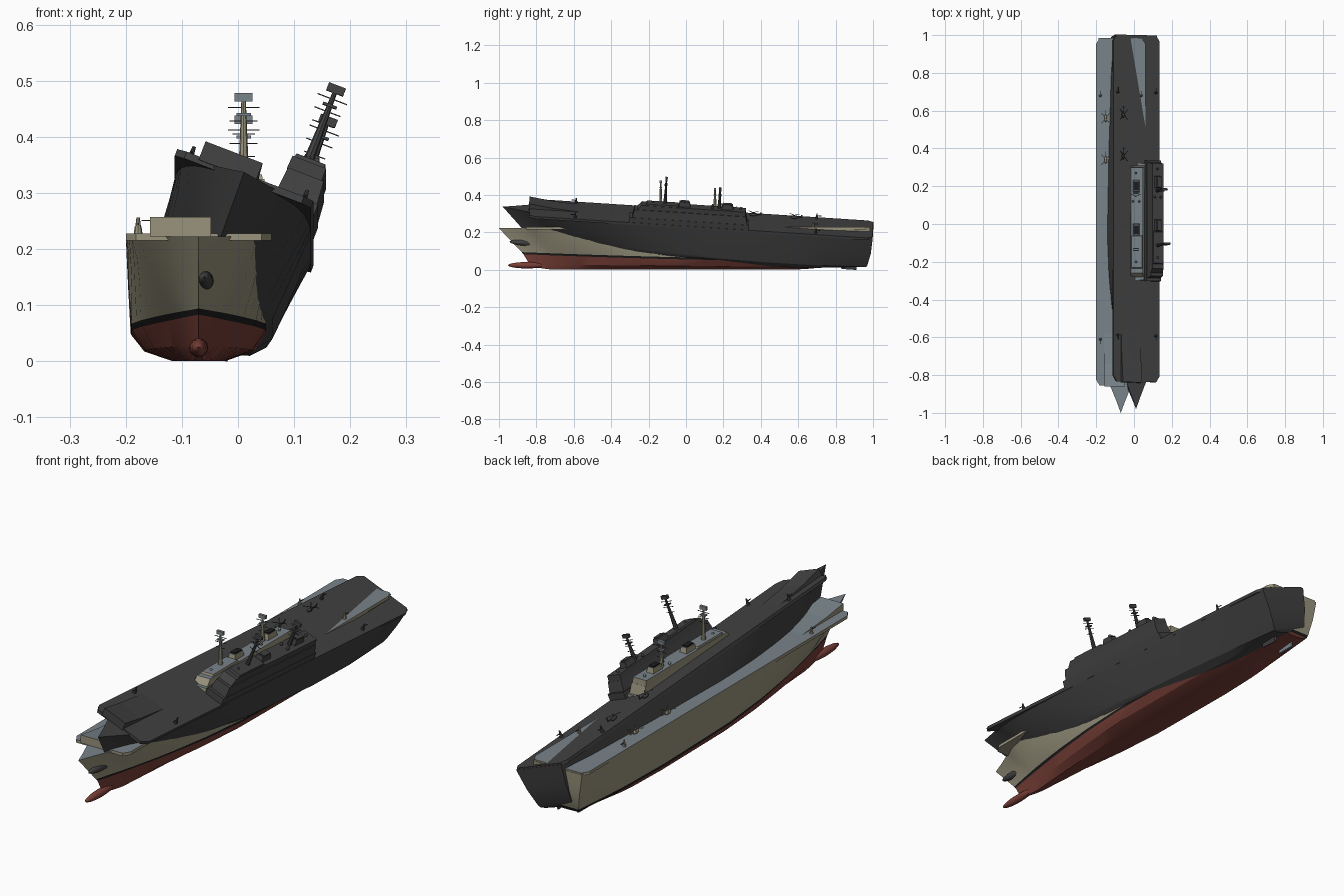
import bpy, bmesh, math
from mathutils import Matrix, Vector

if "Cube" in bpy.data.objects:
    bpy.data.objects.remove(bpy.data.objects["Cube"])

def mat(name, c):
    m = bpy.data.materials.new(name)
    m.diffuse_color = (*c, 1)
    m.use_nodes = True
    m.node_tree.nodes["Principled BSDF"].inputs["Base Color"].default_value = m.diffuse_color
    return m

TAN = mat("tan_paint", (0.32, 0.295, 0.205))
DECK = mat("deck_grey", (0.19, 0.23, 0.255))
RED = mat("hull_red", (0.19, 0.05, 0.038))
BLACK = mat("stripe_black", (0.012, 0.012, 0.012))
DARK = mat("dark_grey", (0.053, 0.053, 0.053))

def interp(pts, t):
    for (a, va), (b, vb) in zip(pts, pts[1:]):
        if t <= b:
            return va + (vb - va) * max(0, t - a) / (b - a)
    return pts[-1][1]

# hull lines: half widths along the length, 0 = bow, 1 = stern
DECK_W = [(0, 0), (.03, .022), (.065, .05), (.1, .085), (.15, .106), (.22, .12), (.35, .13), (.9, .13), (1, .118)]
WATER_W = [(0, 0), (.05, .02), (.1, .037), (.2, .07), (.32, .1), (.45, .119), (.7, .121), (.85, .11), (1, .085)]
KEEL = [(0, .016), (.06, 0), (.82, 0), (1, .035)]
STEM = [(0, -.82), (.085, -.87), (.222, -1)]
TRANSOM = [(0, .92), (.05, .965), (.12, .98), (.222, .985)]
TOP = .222

class Ship:
    def __init__(self, prefix, matrix, dark=False):
        self.prefix, self.matrix, self.dark = prefix, matrix, dark

    def add(self, name, bm, mats, smooth=None):
        bmesh.ops.recalc_face_normals(bm, faces=bm.faces[:])
        me = bpy.data.meshes.new(self.prefix + name)
        bm.to_mesh(me)
        bm.free()
        for m in mats:
            me.materials.append(DARK if self.dark else m)
        ob = bpy.data.objects.new(self.prefix + name, me)
        bpy.context.collection.objects.link(ob)
        ob.matrix_world = self.matrix
        if smooth:
            bpy.ops.object.select_all(action='DESELECT')
            ob.select_set(True)
            bpy.context.view_layer.objects.active = ob
            bpy.ops.object.shade_smooth_by_angle(angle=math.radians(smooth))
        return ob

    # prism over an outline, top may be inset; upward faces get the second colour
    def prism(self, name, outline, z0, z1, scale=(1, 1), mats=(TAN, DECK), shift=(0, 0)):
        bm = bmesh.new()
        n = len(outline)
        cx = sum(p[0] for p in outline) / n
        cy = sum(p[1] for p in outline) / n
        lo = [bm.verts.new((x, y, z0)) for x, y in outline]
        hi = [bm.verts.new((cx + (x - cx) * scale[0] + shift[0], cy + (y - cy) * scale[1] + shift[1], z1)) for x, y in outline]
        bm.faces.new(lo[::-1])
        bm.faces.new(hi).material_index = 1
        for i in range(n):
            j = (i + 1) % n
            bm.faces.new((lo[i], lo[j], hi[j], hi[i]))
        return self.add(name, bm, mats)

    def box(self, name, x0, x1, y0, y1, z0, z1, scale=(1, 1), mats=(TAN, DECK), shift=(0, 0)):
        return self.prism(name, [(x0, y0), (x1, y0), (x1, y1), (x0, y1)], z0, z1, scale, mats, shift)

    def cyl(self, name, x, y, z0, z1, r0, r1, m=TAN, seg=8):
        bm = bmesh.new()
        bmesh.ops.create_cone(bm, cap_ends=True, segments=seg, radius1=r0, radius2=r1, depth=z1 - z0,
                              matrix=Matrix.Translation((x, y, (z0 + z1) / 2)))
        return self.add(name, bm, [m], 40)

    def ball(self, name, c, s, m):
        bm = bmesh.new()
        bmesh.ops.create_uvsphere(bm, u_segments=16, v_segments=10, radius=1,
                                  matrix=Matrix.Translation(c) @ Matrix.Diagonal((*s, 1)))
        return self.add(name, bm, [m], 60)

    def hull(self):
        bm = bmesh.new()
        rows = []
        ts = [0, .015, .03, .05, .065, .08, .1, .125, .15, .18, .22, .27, .32, .38, .45, .55, .7, .8, .85, .9, .95, 1]
        for t in ts:
            zk, zs = interp(KEEL, t), .044 + .039 * (1 - t) ** 2
            wl, wd = interp(WATER_W, t), interp(DECK_W, t)
            prof = [(wl * .38, zk), (wl * .8, zk + .36 * (zs - zk)), (wl, zs)]
            for z in (zs + .011, .13, .18, TOP):
                f = (z - zs) / (TOP - zs)
                prof.append((wl + (wd - wl) * f ** .85, z))
            ring = [(-w, z) for w, z in prof[::-1]] + [(w, z) for w, z in prof]
            row = []
            for x, z in ring:
                ya, yb = interp(STEM, z), interp(TRANSOM, z)
                row.append(bm.verts.new((x, ya + (yb - ya) * t, z)))
            rows.append(row)
        bands = [TAN, TAN, TAN, BLACK, RED, RED, RED, RED, RED, BLACK, TAN, TAN, TAN]
        mats = [TAN, DECK, RED, BLACK]
        for a, b in zip(rows, rows[1:]):
            for i, m in enumerate(bands):
                bm.faces.new((a[i], a[i + 1], b[i + 1], b[i])).material_index = mats.index(m)
            bm.faces.new((a[-1], a[0], b[0], b[-1])).material_index = 1
        # transom, split by level
        e = rows[-1]
        for i in range(6):
            bm.faces.new((e[i], e[i + 1], e[12 - i], e[13 - i])).material_index = mats.index(bands[i])
        bmesh.ops.remove_doubles(bm, verts=bm.verts[:], dist=1e-5)
        self.add("hull", bm, mats, 25)
        self.ball("bow_bulb", (0, -.85, .024), (.017, .102, .017), RED)
        for s in (-1, 1):
            self.box("rudder", s * .045 - .004, s * .045 + .004, .83, .91, .01, .05, mats=(DECK, DECK))

    def ramp(self):
        bm = bmesh.new()
        sides = [[bm.verts.new((x, y, z)) for y, z in ((-.86, .222), (-.86, .257), (-.74, .24), (-.58, .228), (-.58, .222))]
                 for x in (-.087, .022)]
        a, b = sides
        bm.faces.new(a)
        bm.faces.new(b)
        for i in range(5):
            j = (i + 1) % 5
            bm.faces.new((a[i], a[j], b[j], b[i])).material_index = 1 if i in (1, 2) else 0
        self.add("launch_ramp", bm, [TAN, DECK])

    def mast(self, y, top):
        x = .08
        self.cyl("mast", x, y, .32, top - .01, .010, .004)
        self.box("mast_radar", x - .016, x + .016, y - .006, y + .006, top - .012, top + .003, mats=(DECK, DECK))
        for dz, w in ((.023, .028), (.047, .025), (.07, .02)):
            self.box("mast_yard", x - w, x + w, y - .001, y + .001, top - dz - .001, top - dz + .001, mats=(DARK, DARK))
        self.box("mast_platform", x - .013, x + .013, y - .008, y + .008, top - .038, top - .033, mats=(DECK, DECK))

    def funnel(self, y):
        x = .082
        self.box("funnel", x - .017, x + .017, y - .032, y + .032, .325, .348, (.8, .85))
        self.box("funnel_cap", x - .012, x + .012, y - .022, y + .022, .348, .353, mats=(BLACK, BLACK))

    def helicopter(self, x, y):
        self.ball("helicopter_body", (x, y, .238), (.007, .02, .008), TAN)
        self.box("helicopter_tail", x - .002, x + .002, y + .012, y + .042, .239, .243, mats=(TAN, TAN))
        self.box("helicopter_fin", x - .001, x + .001, y + .036, y + .043, .24, .254, mats=(TAN, TAN))
        self.cyl("rotor_hub", x, y, .244, .251, .002, .002)
        for k in (1, -1):
            d = Vector((math.cos(.9), k * math.sin(.9))) * .034
            n = Vector((-d.y, d.x)) * .045
            c = Vector((x, y))
            pts = [tuple(c + d + n), tuple(c - d + n), tuple(c - d - n), tuple(c + d - n)]
            self.prism("rotor_blade", pts, .250, .2515, mats=(TAN, TAN))

    def gun(self, x, y, s=-1):
        self.cyl("gun_mount", x, y, .226, .24, .008, .006)
        self.cyl("gun_dome", x, y, .24, .256, .005, .003)
        self.box("gun_barrel", x - .0015, x + .0015, min(y, y + s * .025), max(y, y + s * .025), .243, .246, mats=(DARK, DARK))

    def build(self):
        self.hull()
        # flight deck with cut corners
        half = [(.13, -.825), (.13, .955), (.112, .983)]
        right = [(.112, -.855)] + half
        outline = right + [(-x, y) for x, y in right[::-1]]
        self.prism("flight_deck", outline, .215, .228)
        self.ramp()
        # stepped island on the starboard edge
        self.box("island_base", .045, .128, -.32, .32, .225, .256)
        self.box("island_middle", .05, .126, -.305, .31, .256, .3, (.9, .97))
        self.box("island_top", .052, .118, -.28, .30, .3, .325, (.97, .96), shift=(0, .01))
        self.box("bridge", .056, .114, -.235, -.06, .325, .333, (.95, .95))
        self.mast(-.135, .475)
        self.mast(.155, .435)
        for y in (-.03, .2):
            self.funnel(y)
        for x, y in ((.065, .12), (.098, .12), (.08, -.2), (.08, .27)):
            self.ball("sensor_dome", (x, y, .33), (.006, .006, .009), DECK)
        # deck gear
        for y in (.56, .34):
            self.helicopter(-.08, y)
        for x, y, s in ((-.108, -.61, -1), (.108, -.61, -1), (-.108, .68, 1), (.108, .68, 1)):
            self.gun(x, y, s)

# upright painted ship, then a dark copy rolled, pitched and raised through it
Ship("", Matrix.Translation((-.07, 0, 0))).build()
rot = Matrix.Rotation(math.radians(-3.7), 4, 'X') @ Matrix.Rotation(math.radians(21), 4, 'Y')
move = Vector((.012, -.98, .34)) - rot @ Vector((0, -1, .225))
Ship("dark_", Matrix.Translation(move) @ rot, dark=True).build()
